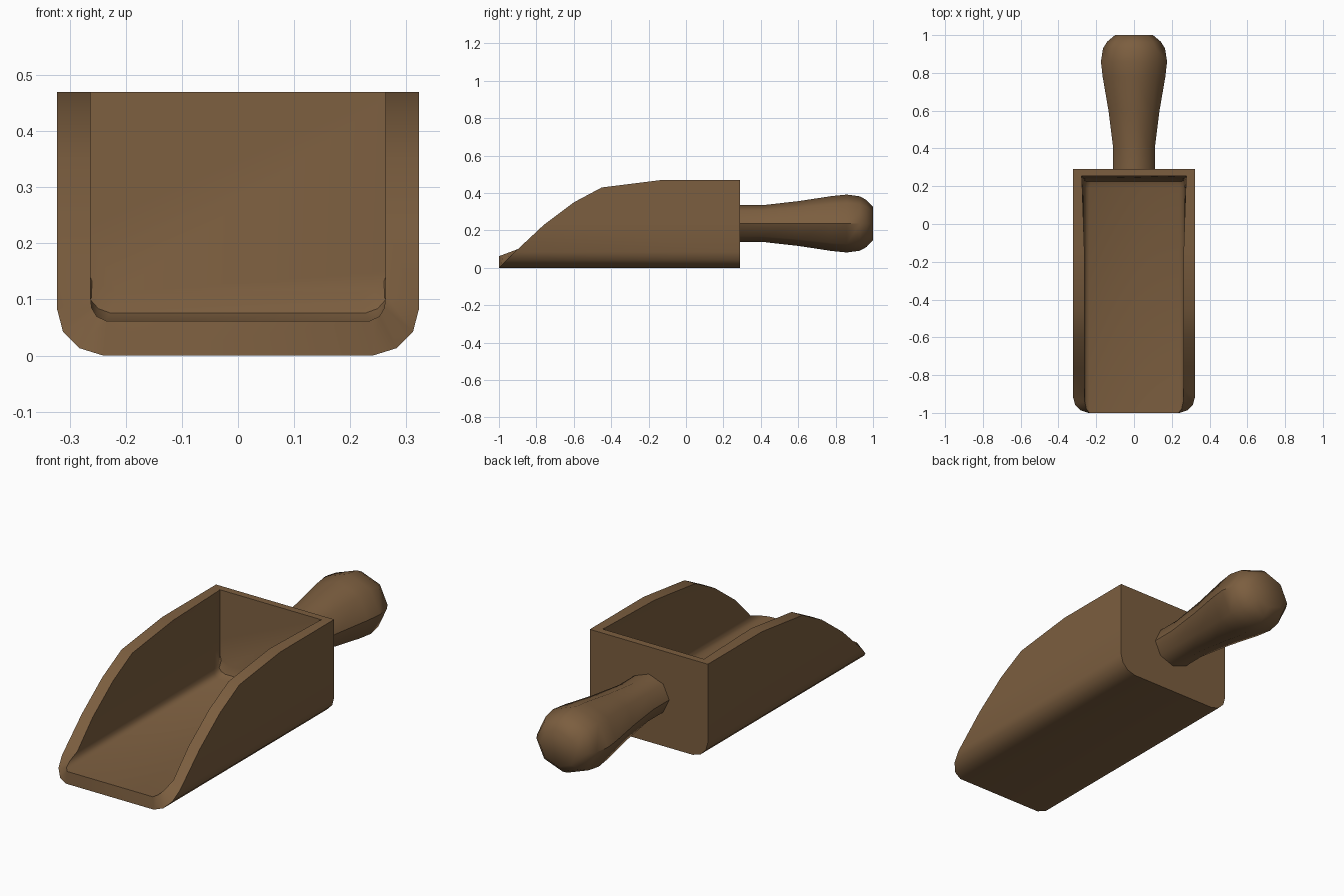
import bpy, bmesh, math

if "Cube" in bpy.data.objects:
    bpy.data.objects.remove(bpy.data.objects["Cube"])

wood = bpy.data.materials.new("wood")
wood.diffuse_color = (0.20, 0.112, 0.05, 1)
wood.use_nodes = True
wood.node_tree.nodes["Principled BSDF"].inputs["Base Color"].default_value = wood.diffuse_color


def finish(bm, name, angle):
    bmesh.ops.recalc_face_normals(bm, faces=bm.faces)
    mesh = bpy.data.meshes.new(name)
    bm.to_mesh(mesh)
    bm.free()
    ob = bpy.data.objects.new(name, mesh)
    bpy.context.collection.objects.link(ob)
    mesh.materials.append(wood)
    bpy.ops.object.select_all(action='DESELECT')
    ob.select_set(True)
    bpy.context.view_layer.objects.active = ob
    bpy.ops.object.shade_smooth_by_angle(angle=math.radians(angle))


def mirrored_row(bm, half):
    # half runs from floor to top on the right side
    pts = [(-x, y, z) for x, y, z in reversed(half)] + list(half)
    return [bm.verts.new(p) for p in pts]


def strip(bm, a, b):
    for i in range(len(a) - 1):
        bm.faces.new((a[i], a[i + 1], b[i + 1], b[i]))


# Scoop body: outer and inner rim lines swept back to the end wall
slope = [(-0.76, 0.23), (-0.60, 0.35), (-0.45, 0.43), (-0.13, 0.47)]
outer = [(0.24, -1, 0), (0.282, -0.987, 0.013), (0.312, -0.957, 0.043),
         (0.323, -0.915, 0.085)] + [(0.323, y, z) for y, z in slope]
inner = [(0.235, -1, 0.062), (0.252, -0.98, 0.070), (0.261, -0.94, 0.085),
         (0.263, -0.88, 0.107)] + [(0.263, y, z) for y, z in slope]

outer_back = [(x, 0.29, z) for x, y, z in outer]
# cavity widens slightly toward the back and curves up into the end wall
cav_a = [(x + 0.011 * z / 0.47, 0.19, z) for x, y, z in inner]
cav_c = [(0.215, 0.240, 0.112), (0.242, 0.240, 0.119), (0.260, 0.241, 0.132),
         (0.267, 0.242, 0.150)]
cav_c += [(0.263 + 0.015 * z / 0.47, 0.242 + 0.035 * (z - 0.11), z) for y, z in slope]
cav_b = []
for a, c in zip(cav_a, cav_c):
    cav_b.append((a[0] * 0.6 + c[0] * 0.4, a[1] + (c[1] - a[1]) * 0.72,
                  a[2] + (c[2] - a[2]) * 0.28))

bm = bmesh.new()
ob_, o, i_, a, b, c = [mirrored_row(bm, h) for h in
                       (outer_back, outer, inner, cav_a, cav_b, cav_c)]
for r, s in ((ob_, o), (o, i_), (i_, a), (a, b), (b, c)):
    strip(bm, r, s)
bm.faces.new(ob_)
bm.faces.new(c)
for k in (0, -1):
    bm.faces.new((o[k], ob_[k], c[k], b[k], a[k], i_[k]))
bm.faces.new((ob_[0], ob_[-1], c[-1], c[0]))
finish(bm, "scoop_body", 35)

# Handle: eight-sided, slightly flattened turned grip
profile = [(0.28, 0.111), (0.41, 0.111), (0.60, 0.135), (0.78, 0.166),
           (0.86, 0.175), (0.93, 0.164), (0.965, 0.142), (1.0, 0.100)]
bm = bmesh.new()
rings = []
for y, r in profile:
    ring = []
    for k in range(8):
        t = math.tau * k / 8
        ring.append(bm.verts.new((r * math.cos(t), y, 0.237 + 0.885 * r * math.sin(t))))
    rings.append(ring)
for r, s in zip(rings, rings[1:]):
    strip(bm, r + r[:1], s + s[:1])
bm.faces.new(rings[0])
bm.faces.new(rings[-1])
finish(bm, "handle", 46)
